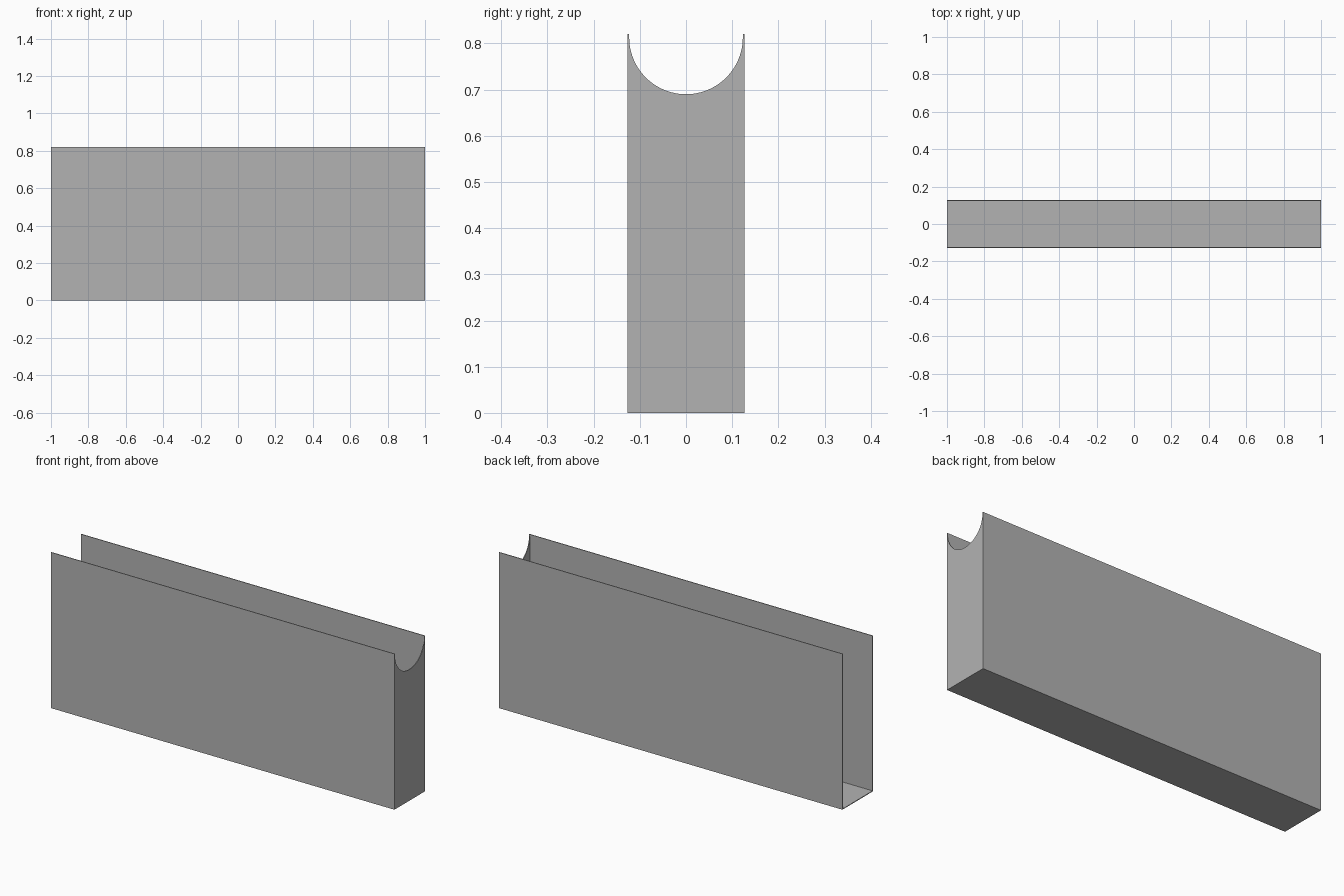
import bpy
import bmesh
from math import pi, cos, sin

cube = bpy.data.objects.get("Cube")
if cube:
    bpy.data.objects.remove(cube, do_unlink=True)

LENGTH, WIDTH, HEIGHT = 2.0, 0.254, 0.82
WALL = 0.004
HALF = WIDTH / 2
INNER = HALF - WALL
ARC_Z = 0.69 + INNER      # centre height of the round notch

grey = bpy.data.materials.new("light grey")
grey.use_nodes = True
colour = (0.45, 0.45, 0.45, 1)
grey.diffuse_color = colour
grey.node_tree.nodes["Principled BSDF"].inputs["Base Color"].default_value = colour


def prism(name, outline, x0, x1):
    """Extrude a (y, z) outline along x."""
    bm = bmesh.new()
    face = bm.faces.new([bm.verts.new((x0, y, z)) for y, z in outline])
    ext = bmesh.ops.extrude_face_region(bm, geom=[face])
    moved = [v for v in ext["geom"] if isinstance(v, bmesh.types.BMVert)]
    bmesh.ops.translate(bm, verts=moved, vec=(x1 - x0, 0, 0))
    bmesh.ops.recalc_face_normals(bm, faces=bm.faces)
    mesh = bpy.data.meshes.new(name)
    bm.to_mesh(mesh)
    bm.free()
    mesh.materials.append(grey)
    obj = bpy.data.objects.new(name, mesh)
    bpy.context.collection.objects.link(obj)
    return obj


def rectangle(half, z0, z1):
    return [(-half, z0), (half, z0), (half, z1), (-half, z1)]


def cut(target, cutter):
    mod = target.modifiers.new("cut", "BOOLEAN")
    mod.operation = "DIFFERENCE"
    mod.solver = "EXACT"
    mod.object = cutter
    bpy.context.view_layer.objects.active = target
    bpy.ops.object.modifier_apply(modifier=mod.name)
    bpy.data.objects.remove(cutter, do_unlink=True)


# Outer block
tray = prism("open_holder", rectangle(HALF, 0, HEIGHT), -LENGTH / 2, LENGTH / 2)

# Hollow, open at the top and the left end
cut(tray, prism("hollow_cutter", rectangle(INNER, WALL, HEIGHT + 0.1),
                -LENGTH / 2 - 0.1, LENGTH / 2 - WALL))

# Round notch in the closed end
STEPS = 48
arc = [(INNER * cos(pi + pi * i / STEPS), ARC_Z + INNER * sin(pi + pi * i / STEPS))
       for i in range(STEPS + 1)]
notch = arc + [(INNER, HEIGHT + 0.1), (-INNER, HEIGHT + 0.1)]
cut(tray, prism("notch_cutter", notch, LENGTH / 2 - 0.05, LENGTH / 2 + 0.1))
